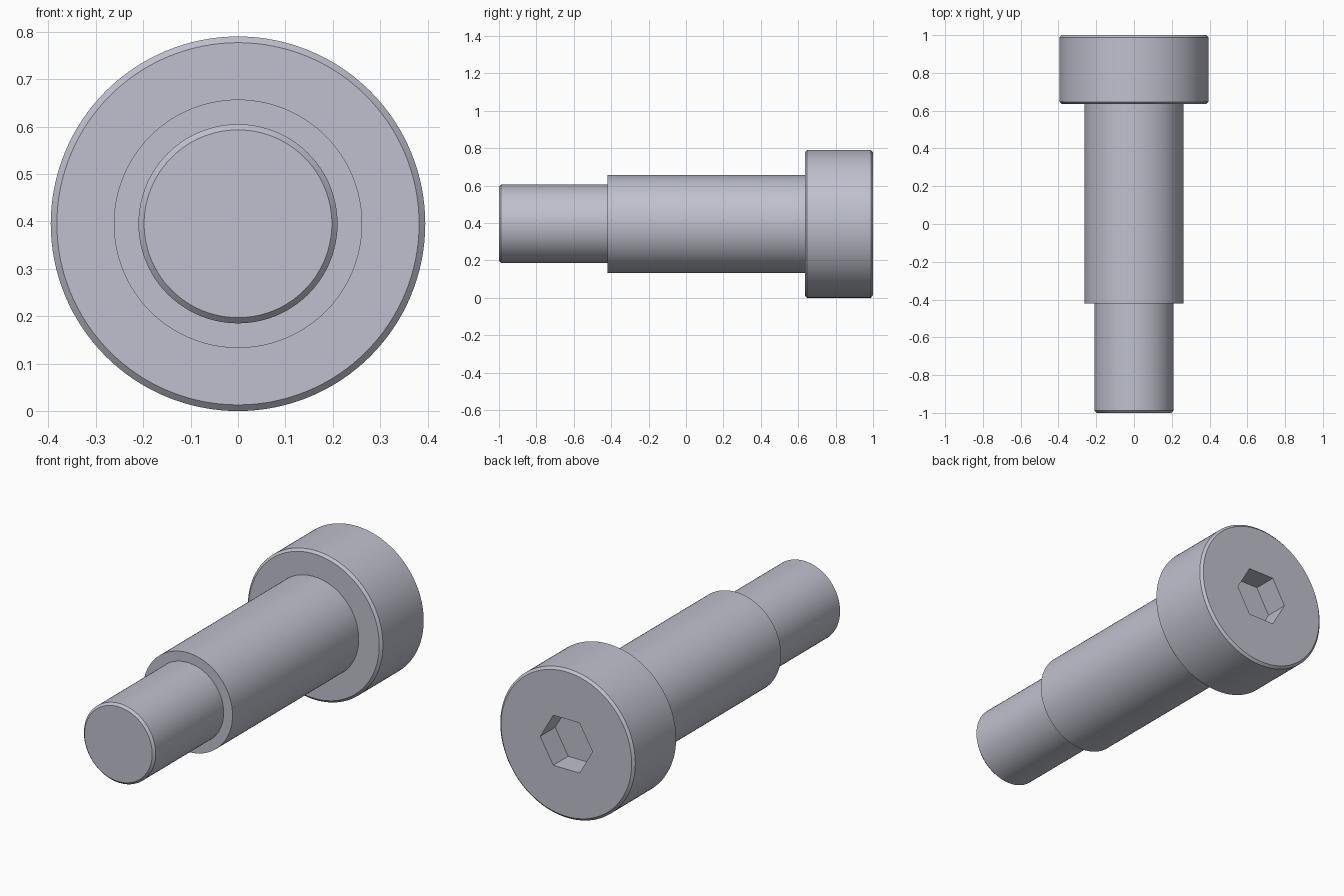
import bpy
import bmesh
from math import cos, sin, tau, radians

cube = bpy.data.objects.get("Cube")
if cube:
    bpy.data.objects.remove(cube, do_unlink=True)

AXIS_Z = 0.395
SEGMENTS = 128

steel = bpy.data.materials.new("blue_grey_steel")
steel.use_nodes = True
colour = (0.52, 0.53, 0.61, 1)
steel.diffuse_color = colour
steel.node_tree.nodes["Principled BSDF"].inputs["Base Color"].default_value = colour


def lathe(name, profile, sides):
    """Closed solid turned about the y axis from (y, radius) points."""
    bm = bmesh.new()
    rings = []
    for y, r in profile:
        angles = [tau * i / sides for i in range(sides)]
        rings.append([bm.verts.new((r * cos(a), y, AXIS_Z + r * sin(a))) for a in angles])
    for a, b in zip(rings, rings[1:]):
        for i in range(sides):
            j = (i + 1) % sides
            bm.faces.new((a[i], a[j], b[j], b[i]))
    bm.faces.new(rings[0])
    bm.faces.new(rings[-1])
    bmesh.ops.recalc_face_normals(bm, faces=bm.faces)
    mesh = bpy.data.meshes.new(name)
    bm.to_mesh(mesh)
    bm.free()
    mesh.materials.append(steel)
    obj = bpy.data.objects.new(name, mesh)
    bpy.context.collection.objects.link(obj)
    return obj


# Stepped body: chamfered tip, shoulder, chamfered head
bolt = lathe("shoulder_bolt", [
    (-1.0, 0.198), (-0.988, 0.21), (-0.42, 0.21),
    (-0.42, 0.262), (0.635, 0.262),
    (0.635, 0.382), (0.647, 0.395), (0.988, 0.395), (1.0, 0.382),
], SEGMENTS)

# Hexagonal socket cut into the head
cutter = lathe("socket_cutter", [(0.875, 0.153), (1.1, 0.153)], 6)
cutter.hide_render = True
cut = bolt.modifiers.new("socket", "BOOLEAN")
cut.operation = "DIFFERENCE"
cut.solver = "EXACT"
cut.object = cutter

bpy.ops.object.select_all(action="DESELECT")
bolt.select_set(True)
bpy.context.view_layer.objects.active = bolt
bpy.ops.object.modifier_apply(modifier=cut.name)
bpy.data.objects.remove(cutter, do_unlink=True)
bpy.ops.object.shade_smooth_by_angle(angle=radians(30))
